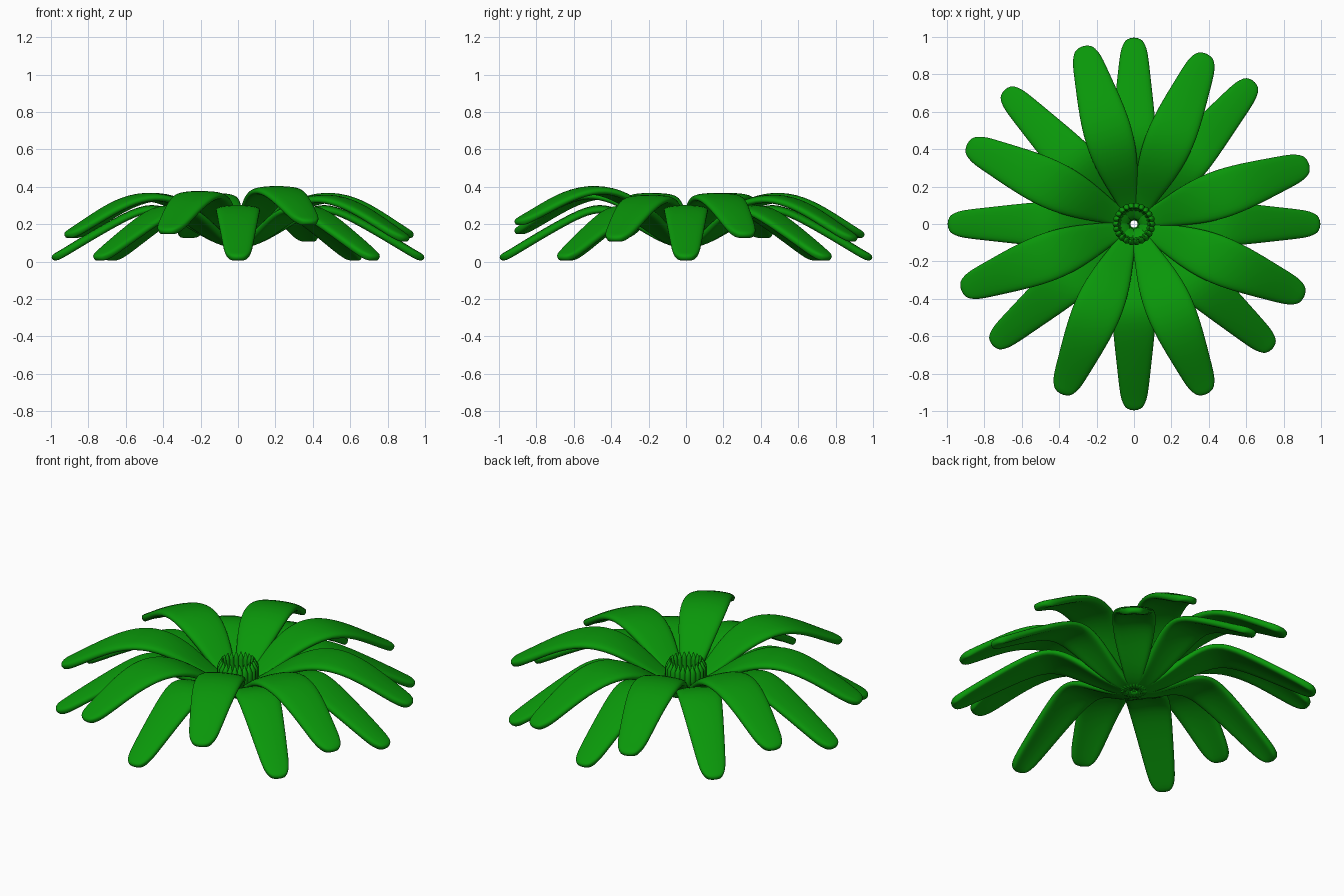
import bpy, bmesh
from math import sin, cos, pi, radians

if "Cube" in bpy.data.objects:
    bpy.data.objects.remove(bpy.data.objects["Cube"])

green = bpy.data.materials.new("leaf_green")
green.diffuse_color = (0.003, 0.31, 0.003, 1)
green.use_nodes = True
green.node_tree.nodes["Principled BSDF"].inputs["Base Color"].default_value = green.diffuse_color


def finish(obj):
    obj.data.materials.append(green)
    for p in obj.data.polygons:
        p.use_smooth = True


# petal profiles: (radius, height, half width)
LOWER = [(0.02, 0.085, 0.035), (0.14, 0.125, 0.06), (0.29, 0.225, 0.105), (0.41, 0.287, 0.122),
         (0.52, 0.287, 0.12), (0.70, 0.19, 0.10), (0.86, 0.095, 0.082), (0.955, 0.035, 0.07), (0.997, 0.015, 0.042)]
UPPER = [(0.02, 0.10, 0.035), (0.14, 0.165, 0.06), (0.28, 0.28, 0.105), (0.42, 0.347, 0.131),
         (0.56, 0.355, 0.132), (0.70, 0.305, 0.115), (0.84, 0.222, 0.093), (0.945, 0.157, 0.078), (0.99, 0.135, 0.045)]


def petal(name, profile, angle, lift=0.0):
    bm = bmesh.new()
    a = radians(angle)
    rows = []
    for k, (r0, z, w) in enumerate(profile):
        row = []
        for t in (-1, -0.5, 0, 0.5, 1):
            y = t * w
            # rounded tip, edges drooping slightly along the middle
            r = r0 - (0.015 * t * t if k > 6 else 0)
            droop = 0.012 * t * t * min(1, r * 3) * (k < 7)
            h = z + lift * r0 - droop
            row.append(bm.verts.new((r * cos(a) - y * sin(a), r * sin(a) + y * cos(a), h)))
        rows.append(row)
    for p, q in zip(rows, rows[1:]):
        for i in range(4):
            bm.faces.new((p[i], q[i], q[i + 1], p[i + 1]))
    me = bpy.data.meshes.new(name)
    bm.to_mesh(me)
    bm.free()
    obj = bpy.data.objects.new(name, me)
    bpy.context.collection.objects.link(obj)
    finish(obj)
    sol = obj.modifiers.new("thickness", 'SOLIDIFY')
    sol.thickness = 0.04
    sol.offset = 0
    sub = obj.modifiers.new("smooth", 'SUBSURF')
    sub.levels = sub.render_levels = 2


# lower ring of petals, tips touching the ground
for i, ang in enumerate((0, 50, 90, 134, 180, 220.5, 270, 318)):
    petal(f"lower_petal_{i + 1}", LOWER, ang)

# upper ring of petals, each with its own droop
for i, (ang, lift) in enumerate(((19, 0.0), (67, -0.02), (106, 0.0), (154.5, 0.0),
                                 (201, 0.0), (247, 0.02), (293, 0.07), (337, -0.02))):
    petal(f"upper_petal_{i + 1}", UPPER, ang, lift)

# stamens: ring of slim curved spikes forming the ribbed cup: (radius, height, thickness)
STAMEN = [(0.02, 0.085, 0.008), (0.06, 0.09, 0.015), (0.085, 0.13, 0.018), (0.096, 0.18, 0.019),
          (0.097, 0.235, 0.018), (0.088, 0.282, 0.002)]
COUNT, SIDES = 22, 8
bm = bmesh.new()
for k in range(COUNT):
    a = 2 * pi * k / COUNT
    rings = []
    for j, (r, z, w) in enumerate(STAMEN):
        # normal of the path in its vertical plane
        p, q = STAMEN[max(j - 1, 0)], STAMEN[min(j + 1, len(STAMEN) - 1)]
        dr, dz = q[0] - p[0], q[1] - p[1]
        n = (dr * dr + dz * dz) ** 0.5
        ring = []
        for s in range(SIDES):
            b = 2 * pi * s / SIDES
            u, v = w * cos(b), w * sin(b)
            rr, zz = r + u * dz / n, z - u * dr / n
            ring.append(bm.verts.new((rr * cos(a) - v * sin(a), rr * sin(a) + v * cos(a), zz)))
        rings.append(ring)
    for p, q in zip(rings, rings[1:]):
        for s in range(SIDES):
            bm.faces.new((p[s], p[(s + 1) % SIDES], q[(s + 1) % SIDES], q[s]))
    bm.faces.new(rings[0])
    bm.faces.new(rings[-1])
bmesh.ops.recalc_face_normals(bm, faces=bm.faces)
me = bpy.data.meshes.new("stamens")
bm.to_mesh(me)
bm.free()
stamens = bpy.data.objects.new("stamens", me)
bpy.context.collection.objects.link(stamens)
finish(stamens)
